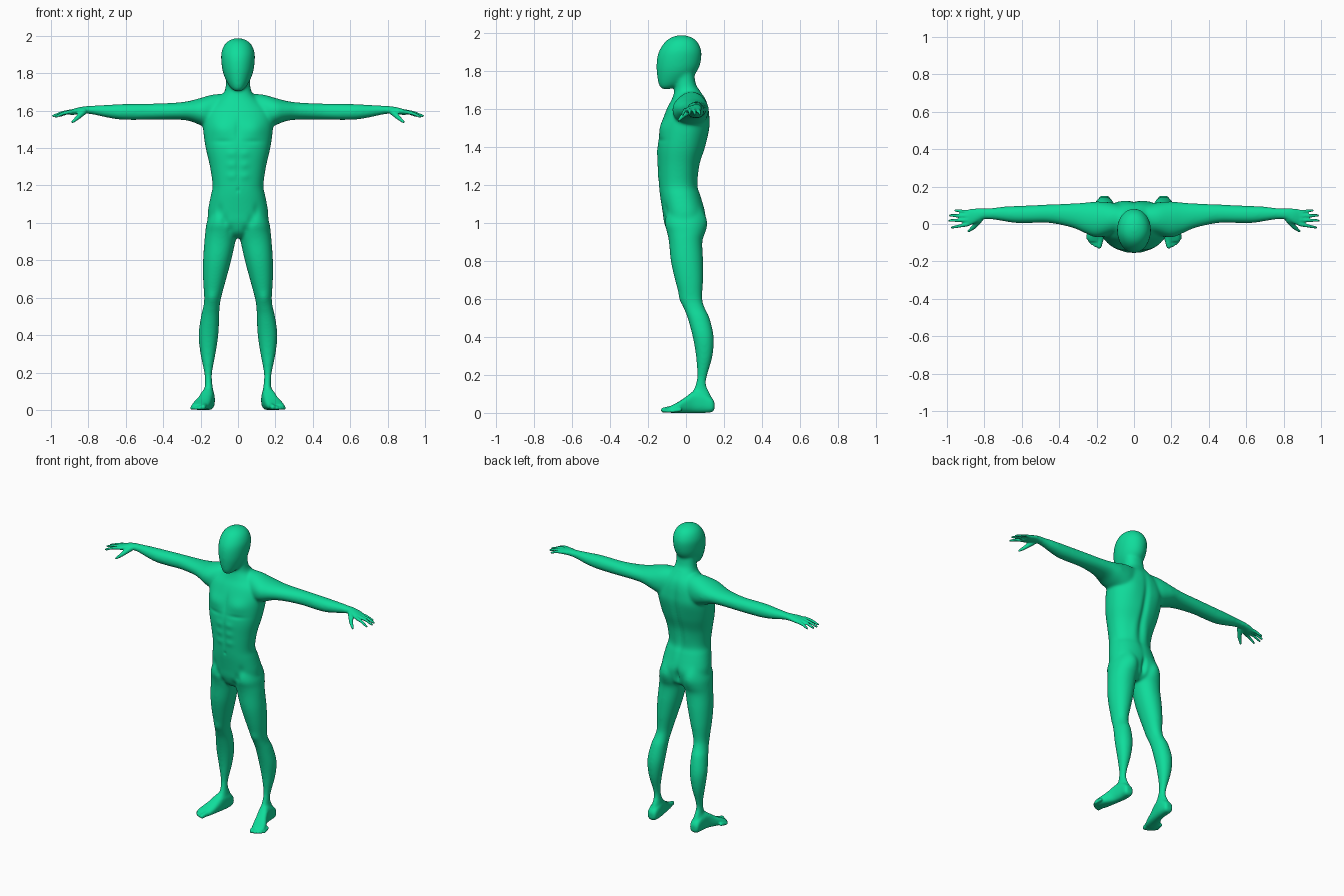
import bpy, bmesh, math
from mathutils import Vector, Matrix

bm = bmesh.new()
ORDER = {'x': (1, 2, 0), 'y': (0, 2, 1), 'z': (0, 1, 2)}   # (a, b, along)


def spline(rows, steps=5):
    """Smooth in-between rows through the given rows (Catmull-Rom)."""
    out = []
    for i in range(len(rows) - 1):
        p0, p1, p2 = rows[max(i - 1, 0)], rows[i], rows[i + 1]
        p3 = rows[min(i + 2, len(rows) - 1)]
        for s in range(steps):
            t = s / steps
            out.append([0.5 * (2 * b + (c - a) * t + (2 * a - 5 * b + 4 * c - d) * t * t
                               + (3 * b - a - 3 * c + d) * t ** 3)
                        for a, b, c, d in zip(p0, p1, p2, p3)])
    return out + [list(rows[-1])]


def loft(axis, rows, power=2.0, mirror=False, n=40):
    """Rounded sections: rows of (position, a_min, a_max, b_min, b_max)."""
    ia, ib, it = ORDER[axis]
    for side in ((1, -1) if mirror else (1,)):
        rings = []
        for t, a0, a1, b0, b1 in spline(rows):
            ring = []
            for k in range(n):
                ang = 2 * math.pi * k / n
                c, s = math.cos(ang), math.sin(ang)
                v = Vector()
                v[it] = t
                v[ia] = (a0 + a1) / 2 + (a1 - a0) / 2 * math.copysign(abs(c) ** (2 / power), c)
                v[ib] = (b0 + b1) / 2 + (b1 - b0) / 2 * math.copysign(abs(s) ** (2 / power), s)
                v.x *= side
                ring.append(bm.verts.new(v))
            rings.append(ring)
        for r, q in zip(rings, rings[1:]):
            for k in range(n):
                bm.faces.new((r[k], r[(k + 1) % n], q[(k + 1) % n], q[k]))
        bm.faces.new(rings[0])
        bm.faces.new(rings[-1])


def digit(points, r0, r1):
    """Mirrored finger or toe: tapering cones with round joints."""
    for side in (1, -1):
        pts = [Vector((p[0] * side, p[1], p[2])) for p in points]
        rad = [r0 + (r1 - r0) * i / (len(pts) - 1) for i in range(len(pts))]
        for p, r in zip(pts, rad):
            bmesh.ops.create_uvsphere(bm, u_segments=14, v_segments=10, radius=r,
                                      matrix=Matrix.Translation(p))
        for p, q, r, s in zip(pts, pts[1:], rad, rad[1:]):
            rot = (q - p).to_track_quat('Z', 'Y').to_matrix().to_4x4()
            bmesh.ops.create_cone(bm, cap_ends=True, segments=14, radius1=r, radius2=s,
                                  depth=(q - p).length,
                                  matrix=Matrix.Translation((p + q) / 2) @ rot)


def centred(rows):
    return [(z, -w, w, f, b) for z, w, f, b in rows]


# Torso and neck: height, half width, front, back
loft('z', centred([
    (.92, .03, -.06, .05), (.95, .10, -.095, .085), (1.0, .155, -.115, .095),
    (1.05, .162, -.122, .10), (1.1, .155, -.13, .09), (1.15, .145, -.138, .075),
    (1.2, .136, -.143, .06), (1.3, .15, -.148, .07), (1.4, .173, -.15, .103),
    (1.5, .187, -.133, .124), (1.56, .187, -.117, .124), (1.61, .17, -.097, .118),
    (1.65, .125, -.075, .105), (1.69, .08, -.062, .078), (1.73, .066, -.058, .052),
    (1.80, .064, -.06, .042)]), 2.2)

# Head
loft('z', centred([
    (1.703, .015, -.125, -.09), (1.715, .033, -.138, -.05), (1.74, .052, -.147, .0),
    (1.78, .072, -.153, .045), (1.82, .084, -.156, .07), (1.87, .09, -.152, .081),
    (1.91, .089, -.139, .08), (1.95, .074, -.112, .062), (1.975, .048, -.08, .033),
    (1.988, .012, -.04, -.01)]))

# Arms and palms: x, front, back, bottom, top
loft('x', [
    (.06, -.04, .10, 1.52, 1.69), (.13, -.06, .115, 1.50, 1.687),
    (.20, -.072, .12, 1.522, 1.668), (.26, -.05, .115, 1.545, 1.652),
    (.33, -.02, .11, 1.552, 1.643), (.45, .005, .105, 1.552, 1.638),
    (.55, .005, .10, 1.55, 1.637), (.63, .005, .097, 1.552, 1.635),
    (.70, .015, .093, 1.563, 1.631), (.76, .024, .086, 1.576, 1.628),
    (.81, .024, .083, 1.584, 1.624), (.85, .004, .083, 1.582, 1.618),
    (.885, -.01, .078, 1.577, 1.608), (.905, -.004, .07, 1.58, 1.602)], 2.1, True)

# Fingers and thumb
for base, tip in (((.89, -.002, 1.595), (.974, -.019, 1.568)),
                  ((.89, .021, 1.597), (.988, .018, 1.572)),
                  ((.89, .043, 1.596), (.983, .046, 1.572)),
                  ((.88, .065, 1.593), (.955, .072, 1.572))):
    mid = [(a + b) / 2 for a, b in zip(base, tip)]
    mid[2] += .005
    digit([base, mid, tip], .0115, .0075)
digit([(.825, .025, 1.595), (.855, -.015, 1.565), (.884, -.038, 1.54)], .018, .008)

# Legs: height, inside, outside, front, back
loft('z', [
    (1.08, .02, .14, -.10, .08), (1.0, .008, .168, -.112, .10),
    (.95, .004, .175, -.10, .098), (.9, .014, .18, -.09, .086),
    (.8, .036, .187, -.08, .09), (.7, .063, .187, -.058, .09),
    (.6, .09, .181, -.03, .086), (.55, .098, .186, -.012, .1),
    (.5, .10, .198, .008, .124), (.4, .105, .211, .035, .146),
    (.3, .12, .201, .052, .14), (.2, .138, .181, .058, .113),
    (.15, .138, .177, .05, .106), (.1, .132, .18, .03, .128),
    (.05, .13, .188, .02, .143)], 2.1, True)

# Feet: y, inside, outside, bottom, top
loft('y', [
    (.15, .14, .178, .02, .055), (.135, .127, .19, .004, .08),
    (.09, .124, .193, 0, .11), (.04, .13, .2, 0, .115),
    (0, .138, .216, 0, .085), (-.04, .147, .238, 0, .058),
    (-.075, .158, .248, 0, .04), (-.095, .168, .24, .003, .03)], 2.6, True)

# Toes
for x, y, r in ((.186, -.118, .0145), (.207, -.114, .0105), (.223, -.104, .01),
                (.237, -.092, .0095), (.248, -.076, .009)):
    digit([(x - .008, y + .045, r + .008), (x, y, r)], r + .002, r)

bmesh.ops.recalc_face_normals(bm, faces=bm.faces)
mesh = bpy.data.meshes.new("body")
bm.to_mesh(mesh)
bm.free()
body = bpy.data.objects.new("body", mesh)
bpy.context.collection.objects.link(body)

# Fuse all parts into one skin
fuse = body.modifiers.new("fuse", 'REMESH')
fuse.mode = 'VOXEL'
fuse.voxel_size = .0052
skin = bpy.data.meshes.new_from_object(
    body.evaluated_get(bpy.context.evaluated_depsgraph_get()))
body.modifiers.clear()
body.data = skin

# Muscle relief: x, facing (-1 front, 1 back), z, radius x, radius z, height
RELIEF = [
    (.085, -1, 1.50, .06, .045, .012), (.08, -1, 1.435, .05, .012, -.004),
    (0, -1, 1.50, .014, .06, -.005), (0, -1, 1.30, .010, .10, -.004),
    (.035, -1, 1.25, .025, .02, .004), (.035, -1, 1.31, .025, .02, .004),
    (.035, -1, 1.37, .025, .02, .004), (0, -1, 1.175, .008, .01, -.005),
    (.10, -1, 1.07, .018, .03, -.005), (.07, -1, 1.01, .018, .03, -.006),
    (.04, -1, .96, .016, .025, -.006), (.14, -1, .60, .026, .03, .006),
    (0, 1, 1.38, .02, .20, -.013), (.10, 1, 1.52, .05, .07, .005),
    (.08, 1, 1.01, .05, .055, .013), (0, 1, .99, .014, .05, -.018),
    (.045, 1, 1.25, .025, .08, .004)]
bm = bmesh.new()
bm.from_mesh(skin)
soft = [v for v in bm.verts if abs(v.co.x) < .8 and v.co.z > .09]
for _ in range(18):
    bmesh.ops.smooth_vert(bm, verts=soft, factor=.5,
                          use_axis_x=True, use_axis_y=True, use_axis_z=True)
bm.normal_update()
for v in bm.verts:
    if abs(v.co.x) > .25 or not .5 < v.co.z < 1.7:
        continue
    push = sum(h * max(0, f * v.normal.y)
               * math.exp(-((abs(v.co.x) - x) / rx) ** 2 - ((v.co.z - z) / rz) ** 2)
               for x, f, z, rx, rz, h in RELIEF)
    v.co += v.normal * push
for _ in range(3):
    bmesh.ops.smooth_vert(bm, verts=bm.verts, factor=.5,
                          use_axis_x=True, use_axis_y=True, use_axis_z=True)
for f in bm.faces:
    f.smooth = True
bm.to_mesh(skin)
bm.free()

green = bpy.data.materials.new("green")
green.diffuse_color = (.005, .72, .33, 1)
skin.materials.clear()
skin.materials.append(green)
